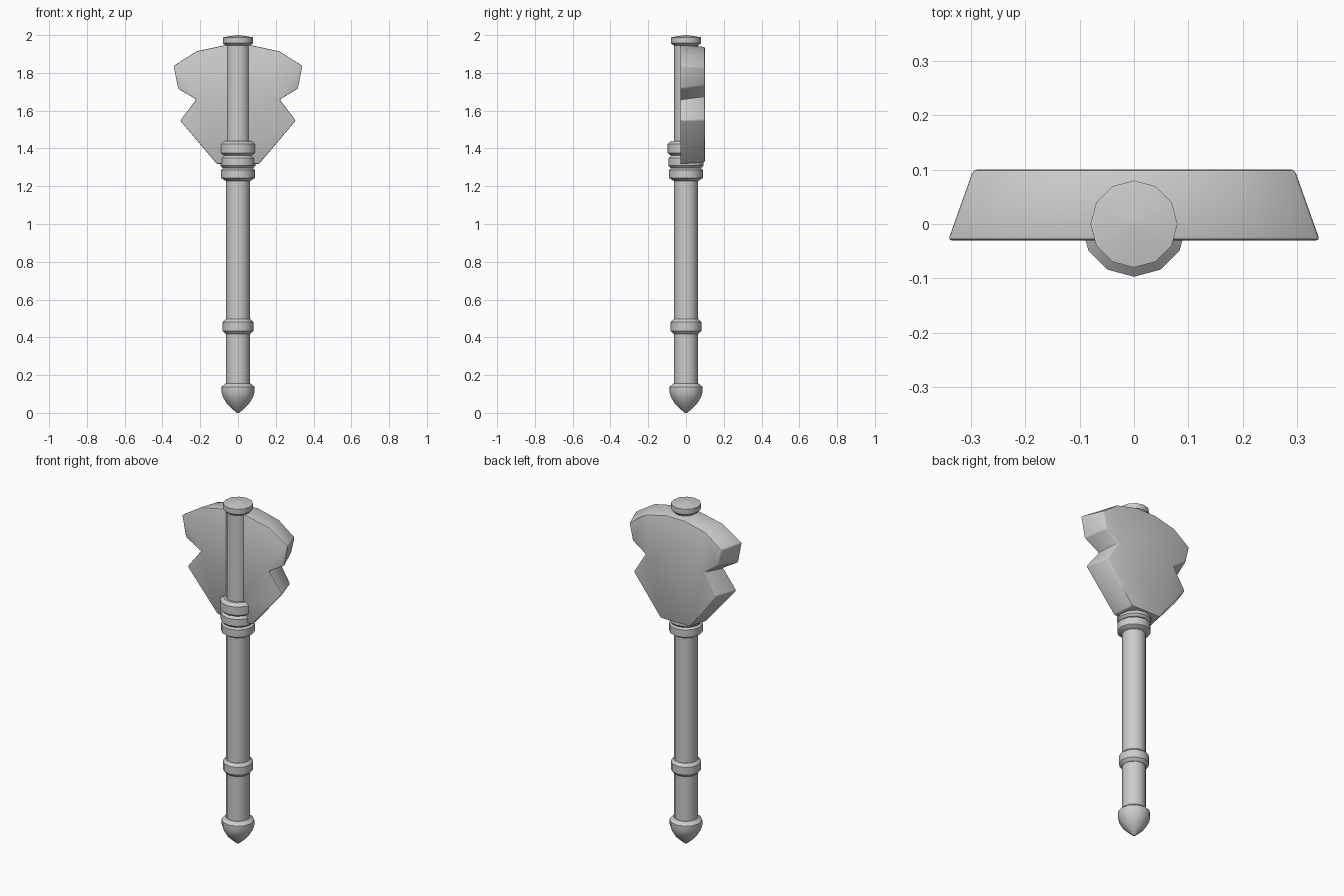
import bpy, bmesh, math

if "Cube" in bpy.data.objects:
    bpy.data.objects.remove(bpy.data.objects["Cube"])

steel = bpy.data.materials.new("grey")
steel.diffuse_color = (0.6, 0.6, 0.6, 1)
steel.use_nodes = True
steel.node_tree.nodes["Principled BSDF"].inputs["Base Color"].default_value = steel.diffuse_color
SIDES = 12


def finish(name, bm, angle=35):
    bmesh.ops.recalc_face_normals(bm, faces=bm.faces)
    mesh = bpy.data.meshes.new(name)
    bm.to_mesh(mesh)
    bm.free()
    mesh.materials.append(steel)
    obj = bpy.data.objects.new(name, mesh)
    bpy.context.collection.objects.link(obj)
    bpy.ops.object.select_all(action='DESELECT')
    obj.select_set(True)
    bpy.context.view_layer.objects.active = obj
    bpy.ops.object.shade_smooth_by_angle(angle=math.radians(angle))
    return obj


def lathe(name, profile):
    """Turn (radius, height) points into a closed twelve-sided solid."""
    bm = bmesh.new()
    rings = []
    for r, z in profile:
        rings.append([bm.verts.new((r * math.cos(2 * math.pi * i / SIDES),
                                    r * math.sin(2 * math.pi * i / SIDES), z))
                      for i in range(SIDES)])
    for a, b in zip(rings, rings[1:]):
        for i in range(SIDES):
            j = (i + 1) % SIDES
            bm.faces.new((a[i], a[j], b[j], b[i]))
    bm.faces.new(rings[0])
    bm.faces.new(rings[-1])
    return finish(name, bm)


def collar(name, z0, z1, r, inner=0.066, chamfer=0.016):
    lathe(name, [(inner, z0), (r, z0 + chamfer), (r, z1 - chamfer), (inner, z1)])


# Handle with its pommel, grip ring, collars and end cap
lathe("shaft", [(0.064, 0.12), (0.064, 1.96)])
lathe("pommel", [(0.006, 0.0), (0.03, 0.02), (0.06, 0.05), (0.08, 0.085),
                 (0.087, 0.11), (0.087, 0.138), (0.066, 0.156)])
collar("grip_ring", 0.418, 0.496, 0.081)
collar("lower_collar", 1.228, 1.303, 0.09)
collar("middle_collar", 1.296, 1.362, 0.092, 0.08, 0.013)
collar("upper_collar", 1.36, 1.44, 0.097, 0.078)
lathe("end_cap", [(0.062, 1.942), (0.08, 1.958), (0.08, 1.988), (0.007, 2.0)])

# Notched blade plate: wide front outline, narrower back outline
front = [(0.07, 1.947), (0.22, 1.915), (0.343, 1.838), (0.319, 1.715),
         (0.222, 1.658), (0.308, 1.547), (0.113, 1.318)]
back = [(0.065, 1.937), (0.195, 1.905), (0.297, 1.83), (0.275, 1.733),
        (0.193, 1.675), (0.268, 1.552), (0.095, 1.328)]
bm = bmesh.new()
loops = []
for y, half in ((-0.03, front), (0.1, back)):
    outline = half + [(-x, z) for x, z in reversed(half)]
    loops.append([bm.verts.new((x, y, z)) for x, z in outline])
n = len(loops[0])
for i in range(n):
    j = (i + 1) % n
    bm.faces.new((loops[0][i], loops[0][j], loops[1][j], loops[1][i]))
for loop in loops:
    bm.faces.new(loop)
bmesh.ops.recalc_face_normals(bm, faces=bm.faces)
rims = [e for e in bm.edges if e.calc_face_angle(0) > math.radians(30)]
bmesh.ops.bevel(bm, geom=rims, offset=0.007, segments=2, profile=0.5, affect='EDGES')
finish("blade", bm)
